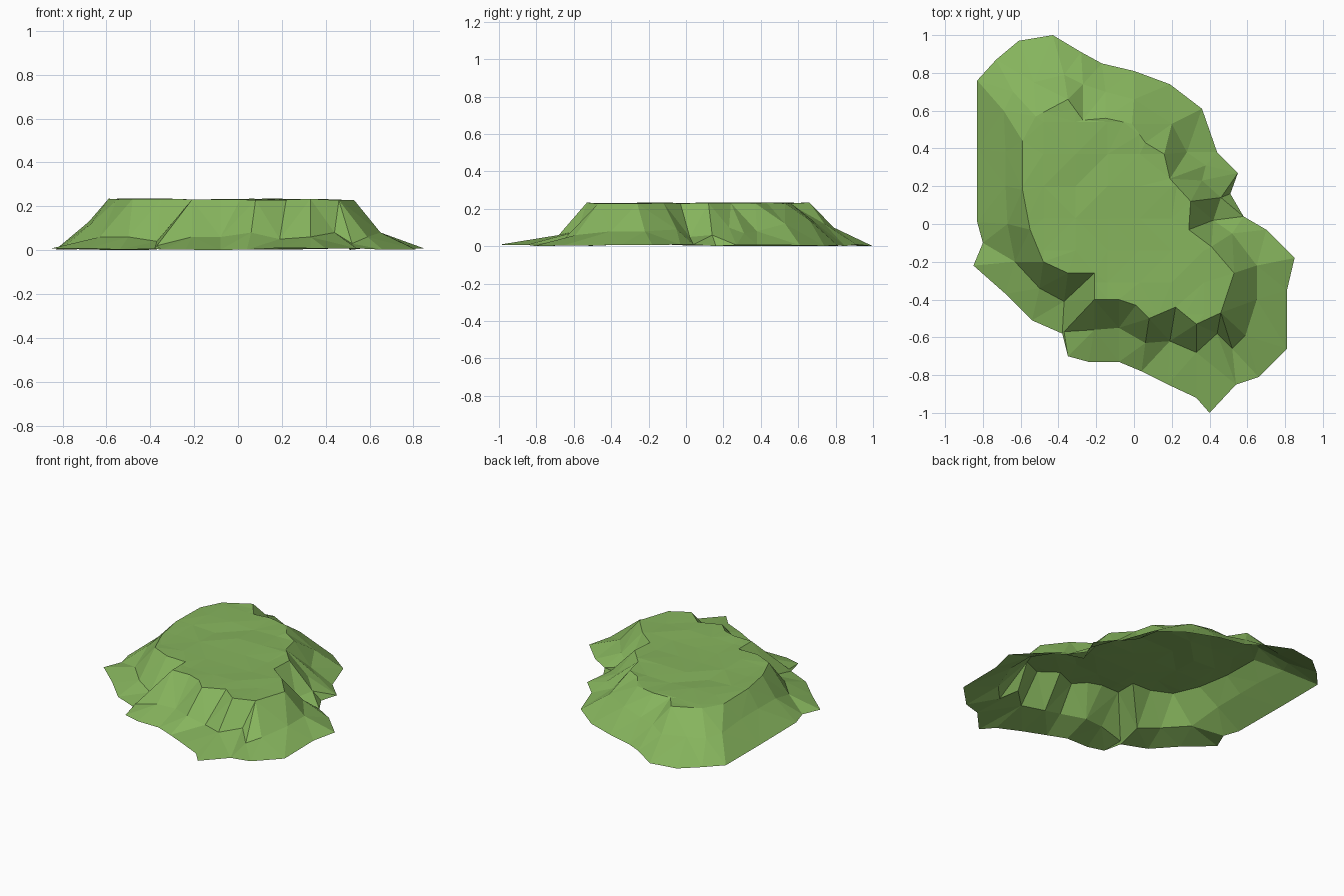
import bpy
import bmesh
import random
from mathutils import Vector

random.seed(4)
cube = bpy.data.objects.get("Cube")
if cube:
    bpy.data.objects.remove(cube, do_unlink=True)

# Contours of the mound in hundredths, counterclockwise from the north crest
FOOT = [(-43, 100), (-61, 97), (-73, 87), (-83, 76), (-83, 40), (-83, 1),
        (-80, -10), (-85, -22), (-68, -37), (-54, -51), (-38, -58), (-35, -70),
        (-24, -73), (-8, -73), (4, -78), (18, -85), (33, -92), (40, -100),
        (54, -85), (66, -81), (81, -66), (81, -35), (85, -18), (70, -3),
        (58, 4), (51, 16), (55, 27), (44, 38), (36, 61), (19, 74),
        (0, 81), (-17, 85), (-28, 91)]
SLOPE = [(-37, 79, 10), (-53, 75, 11), (-64, 70, 11), (-69, 60, 12),
         (-68, 38, 13), (-68, 20, 13), (-67, 0, 12), (-63, -20, 6),
         (-50, -34, 6), (-37, -41, 4), (-37, -57, 2), (-21, -56, 6),
         (-8, -55, 6), (6, -63, 8), (19, -62, 5), (33, -68, 6),
         (44, -58, 8), (52, -66, 3), (59, -59, 6), (65, -40, 8),
         (65, -22, 8), (52, -5, 9), (42, 2, 5), (46, 14, 6), (36, 23, 10),
         (38, 31, 7), (28, 38, 8), (20, 53, 12), (0, 66, 14),
         (-15, 70, 12), (-27, 74, 12)]
RIM = [(-35, 66), (-52, 57), (-59, 44), (-59, 18), (-55, -3), (-48, -20),
       (-35, -26), (-21, -26), (-21, -40), (-8, -40), (1, -43), (8, -50),
       (22, -44), (33, -53), (46, -47), (53, -26), (41, -12), (29, -3),
       (30, 12), (19, 24), (16, 37), (6, 43), (-1, 53), (-15, 56), (-27, 55)]


def add_ring(bm, points, height, roughness):
    """Add one contour; its own heights win over the shared height."""
    ring = []
    for p in points:
        z = p[2] / 100 if len(p) == 3 else height + random.random() * roughness
        ring.append(bm.verts.new((p[0] / 100, p[1] / 100, z)))
    return ring


def stitch(bm, outer, inner):
    """Join two contours by the triangle strip with the shortest rungs."""
    n, m = len(outer), len(inner)
    best = {(0, 0): (0.0, None)}
    for i in range(n + 1):
        for j in range(m + 1):
            steps = [s for s in ((i - 1, j), (i, j - 1)) if s in best]
            if steps:
                rung = (outer[i % n].co - inner[j % m].co).length
                back = min(steps, key=lambda s: best[s][0])
                best[i, j] = (best[back][0] + rung, back)
    here = (n, m)
    while best[here][1]:
        back = best[here][1]
        a, b = outer[back[0] % n], inner[back[1] % m]
        moved = outer[here[0] % n] if here[0] > back[0] else inner[here[1] % m]
        bm.faces.new((a, moved, b))
        here = back


def add_plateau(bm, rim):
    """Cap the rim, cut the cap into a grid and make it slightly uneven."""
    cap = [bm.faces.new(rim)]
    for axis in (Vector((1, 0, 0)), Vector((0, 1, 0))):
        for k in range(-3, 4):
            parts = set(cap)
            for f in cap:
                parts.update(f.edges, f.verts)
            cut = bmesh.ops.bisect_plane(bm, geom=list(parts), dist=1e-5,
                                         plane_co=axis * (k * 0.17 + 0.03),
                                         plane_no=axis)
            cap = [g for g in cut["geom"] if isinstance(g, bmesh.types.BMFace)]
    inside = set(cap)
    for v in {v for f in cap for v in f.verts}:
        if all(f in inside for f in v.link_faces):
            v.co.z = 0.229 + random.uniform(-0.005, 0.006)


# Grass material
grass = bpy.data.materials.new("grass_green")
grass.use_nodes = True
grass.diffuse_color = (0.24, 0.46, 0.11, 1)
for node in grass.node_tree.nodes:
    if node.type == "BSDF_PRINCIPLED":
        node.inputs["Base Color"].default_value = grass.diffuse_color
        node.inputs["Roughness"].default_value = 0.9

# Hill shell, open underneath
bm = bmesh.new()
foot = add_ring(bm, FOOT, 0.0, 0.01)
foot[0].co.z = 0.0
slope = add_ring(bm, SLOPE, 0.0, 0.0)
rim = add_ring(bm, RIM, 0.227, 0.008)
stitch(bm, foot, slope)
stitch(bm, slope, rim)
add_plateau(bm, rim)
bmesh.ops.triangulate(bm, faces=bm.faces[:])
bm.normal_update()
bmesh.ops.reverse_faces(bm, faces=[f for f in bm.faces if f.normal.z < 0])

mesh = bpy.data.meshes.new("grassy_hill")
bm.to_mesh(mesh)
bm.free()
mesh.materials.append(grass)
hill = bpy.data.objects.new("grassy_hill", mesh)
bpy.context.collection.objects.link(hill)
